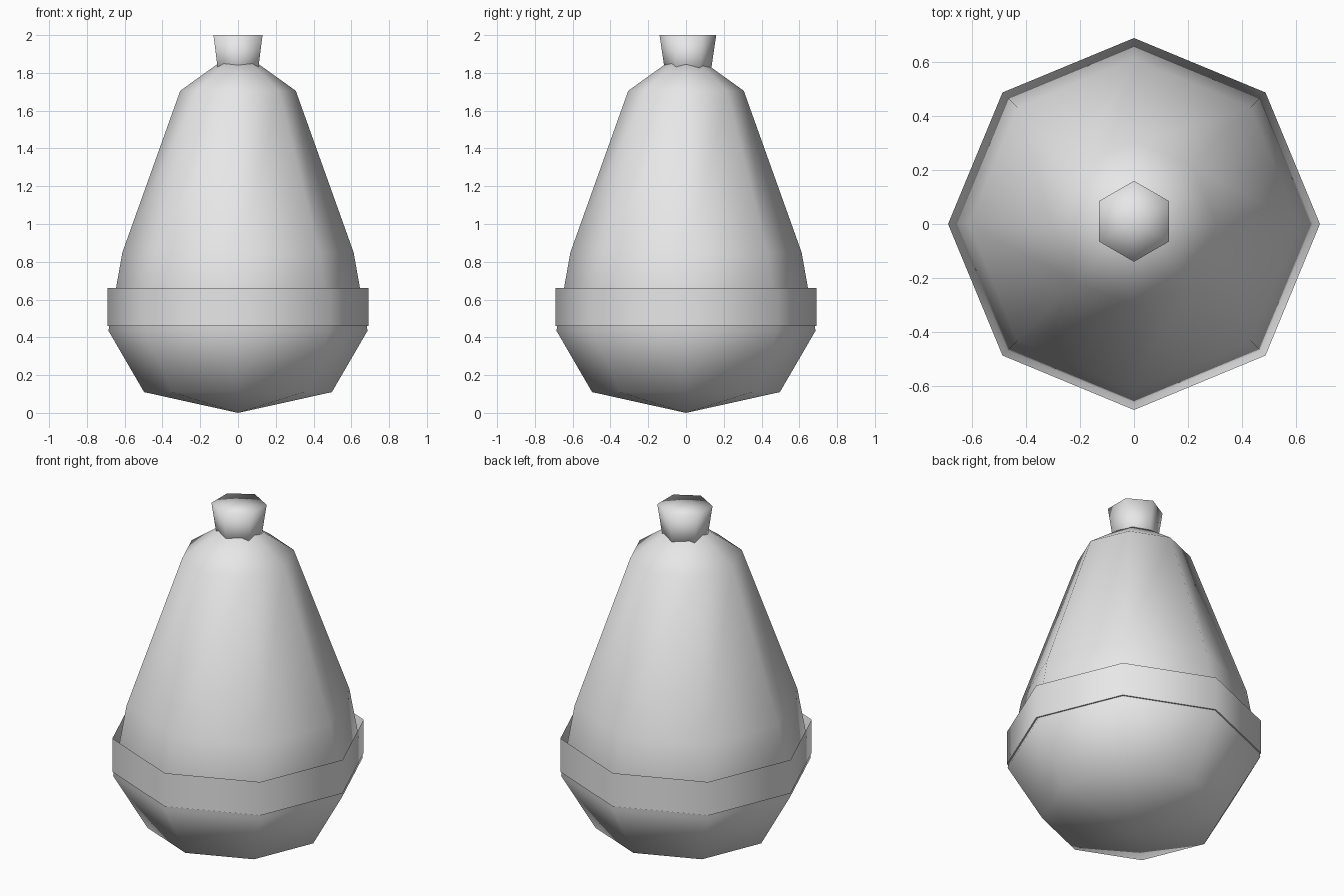
import bpy, bmesh, math

cube = bpy.data.objects.get("Cube")
if cube:
    bpy.data.objects.remove(cube, do_unlink=True)

grey = bpy.data.materials.new("plain grey")
grey.use_nodes = True
GREY = (0.8, 0.8, 0.8, 1.0)
grey.diffuse_color = GREY
grey.node_tree.nodes["Principled BSDF"].inputs["Base Color"].default_value = GREY


def lathe(name, profile, sides, loop=False, centre_y=0.0, sharp_angle=180):
    """Revolve (radius, z) points around z; zero radius gives a single pole."""
    bm = bmesh.new()
    rings = []
    for r, z in profile:
        if r == 0:
            rings.append([bm.verts.new((0, centre_y, z))] * sides)
        else:
            angles = [math.pi / 2 + math.tau * i / sides for i in range(sides)]
            rings.append([bm.verts.new((r * math.cos(a), centre_y + r * math.sin(a), z))
                          for a in angles])
    pairs = list(zip(rings, rings[1:]))
    if loop:
        pairs.append((rings[-1], rings[0]))
    for low, high in pairs:
        for i in range(sides):
            j = (i + 1) % sides
            corners = dict.fromkeys((low[i], low[j], high[j], high[i]))
            bm.faces.new(list(corners))
    bmesh.ops.recalc_face_normals(bm, faces=bm.faces)
    for face in bm.faces:
        face.smooth = True
    for edge in bm.edges:
        edge.smooth = edge.calc_face_angle(0) < math.radians(sharp_angle)
    mesh = bpy.data.meshes.new(name)
    bm.to_mesh(mesh)
    bm.free()
    mesh.materials.append(grey)
    obj = bpy.data.objects.new(name, mesh)
    bpy.context.collection.objects.link(obj)
    return obj


# Eight-sided pear-shaped body with a pole at each end
lathe("body", [(0, 0), (0.497, 0.11), (0.686, 0.435), (0.612, 0.85),
               (0.306, 1.705), (0, 1.925)], 8)

# Upright band, its inner wall sloping down into the body
lathe("band", [(0.69, 0.46), (0.69, 0.66), (0.65, 0.54), (0.65, 0.46)], 8,
      loop=True, sharp_angle=60)

# Flared six-sided stem with a softly shaded cap, set slightly back
lathe("stem", [(0, 1.77), (0.116, 1.77), (0.15, 2.0), (0, 2.0)], 6, centre_y=0.01)
